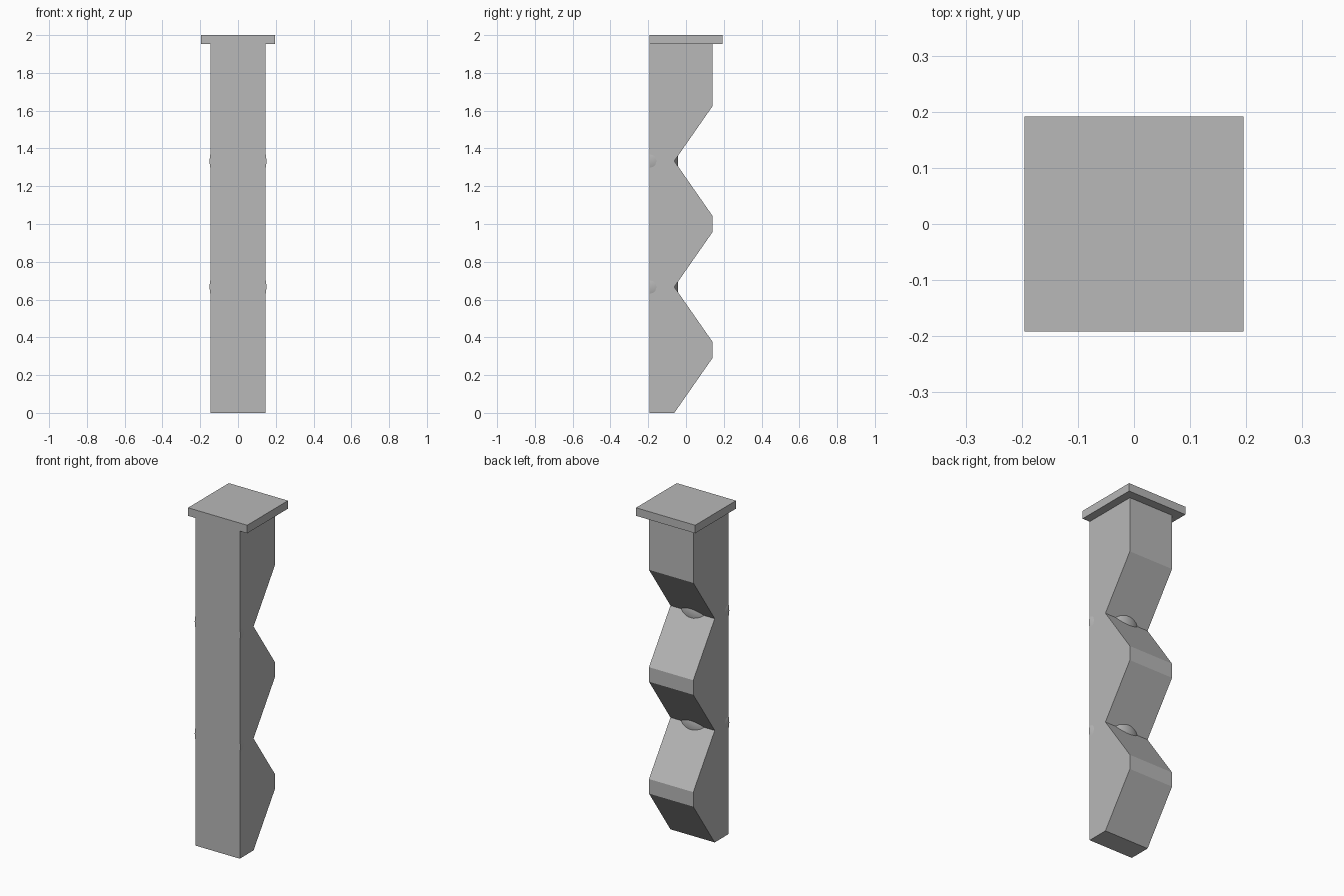
import bpy, bmesh
from math import radians
from mathutils import Matrix

if "Cube" in bpy.data.objects:
    bpy.data.objects.remove(bpy.data.objects["Cube"], do_unlink=True)

FRONT, BACK, NOTCH = -0.192, 0.14, -0.062
HALF_WIDTH = 0.146
CAP_BASE = 1.952
PITCH = 2 / 3          # spacing of the notches
RISE = 0.29            # height of each sloped notch side

grey = bpy.data.materials.new("plain grey")
grey.use_nodes = True
grey.diffuse_color = (0.48, 0.48, 0.48, 1)
grey.node_tree.nodes["Principled BSDF"].inputs["Base Color"].default_value = grey.diffuse_color


def finish(bm, name):
    bmesh.ops.recalc_face_normals(bm, faces=bm.faces)
    mesh = bpy.data.meshes.new(name)
    bm.to_mesh(mesh)
    bm.free()
    mesh.materials.append(grey)
    obj = bpy.data.objects.new(name, mesh)
    bpy.context.collection.objects.link(obj)
    return obj


# Post: side profile with a zigzag back, extruded across its width
profile = [(FRONT, CAP_BASE), (FRONT, 0)]
for i in range(3):
    z = i * PITCH
    if i:
        profile.append((BACK, z - RISE))
    profile += [(NOTCH, z), (BACK, z + RISE)]
profile.append((BACK, CAP_BASE))

bm = bmesh.new()
side = bm.faces.new([bm.verts.new((-HALF_WIDTH, y, z)) for y, z in profile])
extruded = bmesh.ops.extrude_face_region(bm, geom=[side])["geom"]
bmesh.ops.translate(bm, vec=(2 * HALF_WIDTH, 0, 0),
                    verts=[g for g in extruded if isinstance(g, bmesh.types.BMVert)])
finish(bm, "notched_post")

# Square cap plate
bm = bmesh.new()
bmesh.ops.create_cube(bm, size=1)
bmesh.ops.scale(bm, vec=(0.39, 0.384, 2 - CAP_BASE), verts=bm.verts)
bmesh.ops.translate(bm, vec=(0, 0, (2 + CAP_BASE) / 2), verts=bm.verts)
finish(bm, "cap_plate")

# Half balls flush with the front, showing in the two notches
for i, name in enumerate(("lower_half_ball", "upper_half_ball"), start=1):
    bm = bmesh.new()
    bmesh.ops.create_uvsphere(bm, u_segments=32, v_segments=16, radius=0.151,
                              matrix=Matrix.Rotation(radians(90), 4, 'X'))
    bmesh.ops.bisect_plane(bm, geom=bm.verts[:] + bm.edges[:] + bm.faces[:], dist=1e-5,
                           plane_co=(0, 0, 0), plane_no=(0, -1, 0), clear_outer=True)
    bmesh.ops.holes_fill(bm, edges=[e for e in bm.edges if e.is_boundary])
    bmesh.ops.translate(bm, vec=(0, FRONT, i * PITCH), verts=bm.verts)
    ball = finish(bm, name)
    bpy.ops.object.select_all(action='DESELECT')
    ball.select_set(True)
    bpy.context.view_layer.objects.active = ball
    bpy.ops.object.shade_smooth_by_angle(angle=radians(30))
